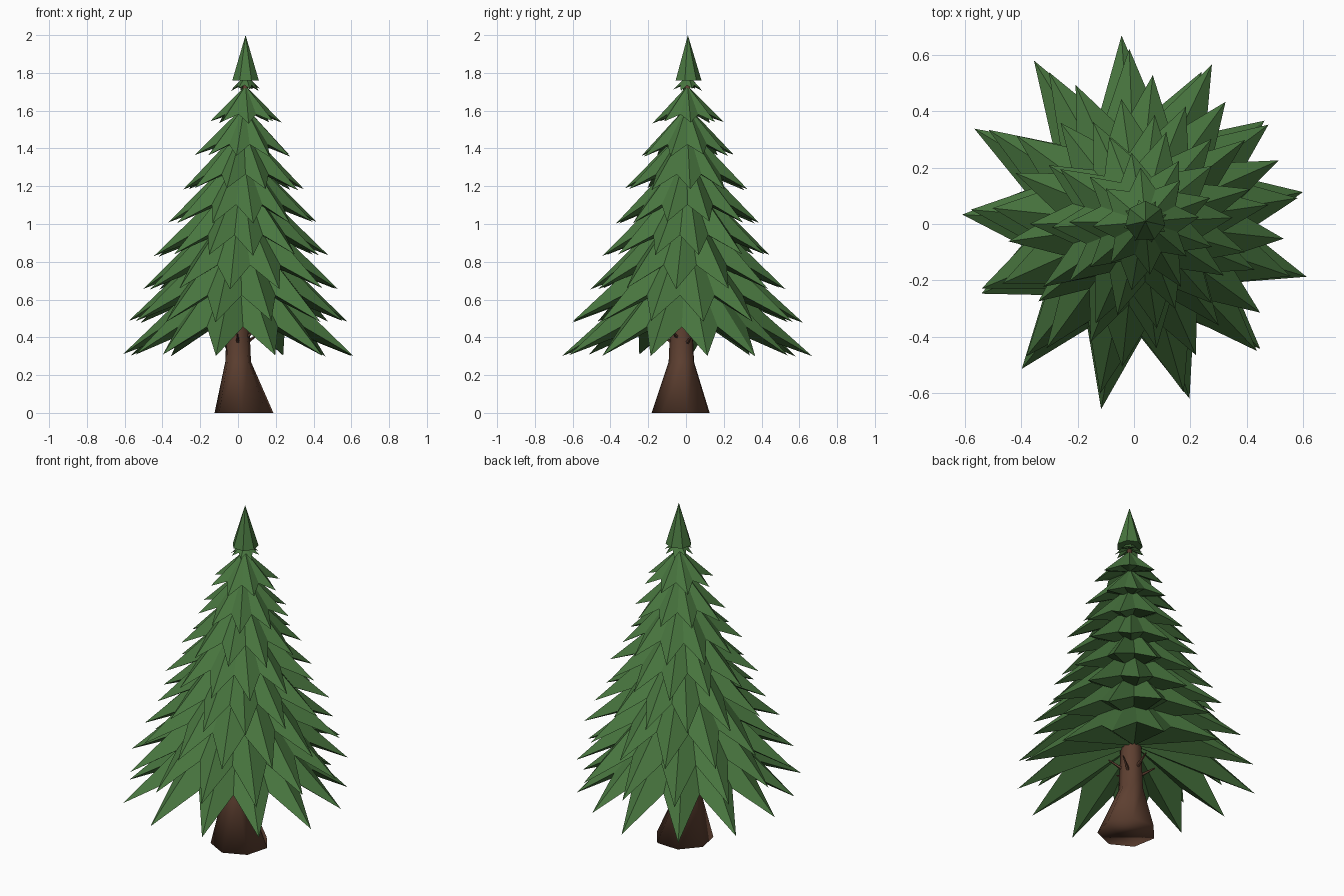
import bpy, bmesh, math, random
from mathutils import Vector

if "Cube" in bpy.data.objects:
    bpy.data.objects.remove(bpy.data.objects["Cube"])

random.seed(4)


def material(name, rgb):
    m = bpy.data.materials.new(name)
    m.diffuse_color = (*rgb, 1)
    m.use_nodes = True
    m.node_tree.nodes["Principled BSDF"].inputs["Base Color"].default_value = m.diffuse_color
    return m


GREEN = material("needle green", (0.066, 0.182, 0.05))
BROWN = material("bark brown", (0.11, 0.05, 0.03))


def finish(bm, name, mat):
    bmesh.ops.recalc_face_normals(bm, faces=bm.faces)
    me = bpy.data.meshes.new(name)
    bm.to_mesh(me)
    bm.free()
    me.materials.append(mat)
    ob = bpy.data.objects.new(name, me)
    bpy.context.collection.objects.link(ob)
    return ob


def polar(c, r, a, z):
    return Vector((c[0] + r * math.cos(a), c[1] + r * math.sin(a), z))


def branch_layer(name, c, z_tip, tip_radii, z_apex, turn, rise, hub):
    """Folded star skirt: ridges run to drooping tips, hollow folded underside meets the trunk."""
    bm = bmesh.new()
    n = len(tip_radii)
    mean = sum(tip_radii) / n
    apex = bm.verts.new((c[0], c[1], z_apex))
    base = bm.verts.new((c[0], c[1], z_tip + hub))
    tips, dips = [], []
    for i, r in enumerate(tip_radii):
        a = turn + math.tau * i / n
        tips.append(bm.verts.new(polar(c, r, a, z_tip + random.uniform(-0.007, 0.007))))
        dips.append(bm.verts.new(polar(c, mean * 0.64, a + math.pi / n, z_tip + rise)))
    for i in range(n):
        t, d, p = tips[i], dips[i], dips[i - 1]
        bm.faces.new((apex, t, d))
        bm.faces.new((apex, p, t))
        bm.faces.new((base, d, t))
        bm.faces.new((base, t, p))
    return finish(bm, name, GREEN)


# Branch layers, narrowing upward and leaning slightly to +x
radii = [0.64, 0.6, 0.53, 0.46, 0.395, 0.33, 0.255, 0.185]
counts = [13, 13, 12, 12, 11, 10, 9, 8]
turns = [10.7, 9, 24, 8, 17, 3, 20, 5]
lowest = [0.61, 0.59, 0.59, 0.67, 0.68, 0.66, 0.61, 0.595, 0.65, 0.667, 0.65, 0.63, 0.64]
for k, (r, n, turn) in enumerate(zip(radii, counts, turns)):
    z = 0.305 + 0.176 * k
    centre = (0.04 * k / 7, 0.008 * k / 7)
    spread = lowest if k == 0 else [r * random.uniform(0.96, 1.05) for _ in range(n)]
    branch_layer(f"branch_layer_{k + 1}", centre, z, spread, z + r * (0.92 + 0.02 * k),
                 math.radians(turn), rise=0.235 * r, hub=0.37 * r)

# Small collar and pointed top
branch_layer("top_collar", (0.04, 0.01), 1.71, [0.08] * 8, 1.79, 0.3, rise=0.025, hub=0.035)
bm = bmesh.new()
bmesh.ops.create_cone(bm, cap_ends=True, segments=7, radius1=0.072, radius2=0, depth=0.24)
bmesh.ops.translate(bm, verts=bm.verts, vec=(0.04, 0.01, 1.88))
finish(bm, "tree_top", GREEN)

# Trunk with flared foot: (x, y, z, radius) rings
rings = [(0.03, -0.022, 0, 0.16), (0, -0.022, 0.27, 0.07), (0, -0.022, 0.45, 0.062),
         (0.02, 0, 1.2, 0.04), (0.04, 0.01, 1.77, 0.012)]
SIDES = 7
bm = bmesh.new()
loops = []
for x, y, z, r in rings:
    loops.append([bm.verts.new(polar((x, y), r, math.tau * (i + 0.2) / SIDES, z))
                  for i in range(SIDES)])
for lo, hi in zip(loops, loops[1:]):
    for i in range(SIDES):
        bm.faces.new((lo[i - 1], lo[i], hi[i], hi[i - 1]))
bm.faces.new(loops[0])
bm.faces.new(loops[-1])
for f in bm.faces:
    f.smooth = True
finish(bm, "trunk", BROWN)

# Short bare twigs under the lowest branches
bm = bmesh.new()
for i in range(6):
    a = math.tau * i / 6 + 0.5
    z = 0.37 + 0.03 * (i % 2)
    start, end = polar((0, -0.02), 0.05, a, z), polar((0, -0.02), 0.125, a, z + 0.05)
    d = end - start
    made = bmesh.ops.create_cone(bm, cap_ends=True, segments=5, radius1=0.01,
                                 radius2=0.004, depth=d.length)["verts"]
    bmesh.ops.rotate(bm, verts=made, cent=(0, 0, 0),
                     matrix=d.to_track_quat('Z', 'Y').to_matrix())
    bmesh.ops.translate(bm, verts=made, vec=(start + end) / 2)
finish(bm, "twigs", BROWN)
